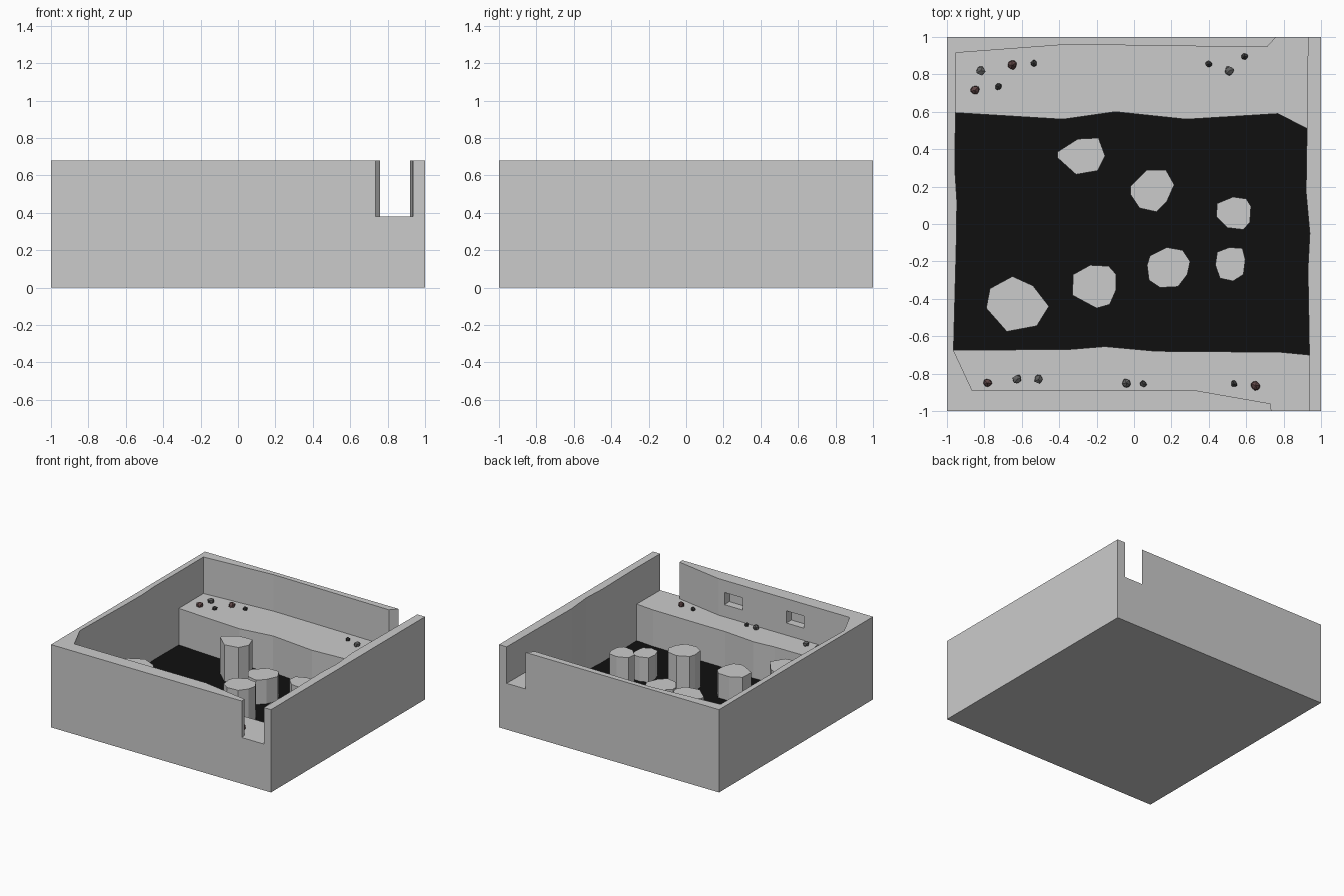
import bpy, bmesh, random
from mathutils import Vector

if "Cube" in bpy.data.objects:
    bpy.data.objects.remove(bpy.data.objects["Cube"])

random.seed(4)
FLOOR, LEDGE, TOP = 0.08, 0.38, 0.68


def material(name, rgb):
    m = bpy.data.materials.new(name)
    m.diffuse_color = (*rgb, 1)
    m.use_nodes = True
    m.node_tree.nodes["Principled BSDF"].inputs["Base Color"].default_value = m.diffuse_color
    return m


def make_object(name, bm, *mats):
    bmesh.ops.remove_doubles(bm, verts=bm.verts[:], dist=1e-4)
    bmesh.ops.recalc_face_normals(bm, faces=bm.faces[:])
    me = bpy.data.meshes.new(name)
    bm.to_mesh(me)
    bm.free()
    for m in mats:
        me.materials.append(m)
    ob = bpy.data.objects.new(name, me)
    bpy.context.collection.objects.link(ob)
    return ob


def face(bm, pts):
    return bm.faces.new([bm.verts.new(p) for p in pts])


def flat(bm, pts, z):
    return face(bm, [(x, y, z) for x, y in pts])


def strip(bm, chain, z0, z1):
    for (a, b), (c, d) in zip(chain, chain[1:]):
        face(bm, [(a, b, z0), (c, d, z0), (c, d, z1), (a, b, z1)])


def prism(name, pts, z0, z1):
    bm = bmesh.new()
    flat(bm, pts, z0)
    flat(bm, pts, z1)
    strip(bm, pts + pts[:1], z0, z1)
    return make_object(name, bm)


black = material("pit_black", (0.005, 0.005, 0.005))
stone = material("stone_grey", (0.8, 0.8, 0.8))
rock_mats = {"g": material("rock_grey", (0.12, 0.12, 0.12)),
             "r": material("rock_red", (0.11, 0.06, 0.06)),
             "k": material("rock_dark", (0.045, 0.045, 0.045))}

# Plan outlines: ledge edges, pit sides and inner wall lines
back_edge = [(-.955, .595), (-.38, .56), (-.10, .60), (.28, .56), (.77, .59), (.925, .51)]
front_edge = [(-.965, -.675), (-.34, -.67), (-.155, -.655), (.12, -.68), (.78, -.685), (.938, -.70)]
left_side = [front_edge[0], (-.95, -.10), (-.947, .12), (-.957, .28), back_edge[0]]
right_side = [front_edge[-1], (.93, -.24), (.94, -.05), (.92, .17), back_edge[-1]]
back_wall = [back_edge[0], (-.955, .915), (-.35, .96), (.71, .945), (.76, 1)]
front_wall = [front_edge[0], (-.865, -.89), (.33, -.89), (.73, -.96), (.735, -1)]
right_back = [back_edge[-1], (.93, 1)]
right_front = [front_edge[-1], (.935, -1)]

# Room shell: pit, ledges, walls and the two doorway notches
bm = bmesh.new()
pit = flat(bm, left_side + back_edge[1:] + right_side[-2::-1] + front_edge[-2:0:-1], FLOOR)
pit.material_index = 1
for chain in (back_edge, front_edge, left_side, right_side):
    strip(bm, chain, FLOOR, LEDGE)
for chain in (left_side, right_side, back_wall, front_wall, right_back, right_front):
    strip(bm, chain, LEDGE, TOP)
flat(bm, back_edge + right_back[1:] + back_wall[:0:-1], LEDGE)
flat(bm, front_edge + right_front[1:] + front_wall[:0:-1], LEDGE)
flat(bm, [(-1, 1), (-1, -1)] + front_wall[::-1] + left_side[1:] + back_wall[1:], TOP)
flat(bm, [(1, 1), (1, -1)] + right_front[::-1] + right_side[1:] + right_back[1:], TOP)
flat(bm, [(-1, -1), (1, -1), (1, 1), (-1, 1)], 0)
strip(bm, [(-1, -1), (-1, 1)], 0, TOP)
strip(bm, [(1, -1), (1, 1)], 0, TOP)
for y, nl, nr in ((-1, .735, .935), (1, .76, .93)):
    face(bm, [(x, y, z) for x, z in ((-1, 0), (1, 0), (1, TOP), (nr, TOP), (nr, LEDGE),
                                     (nl, LEDGE), (nl, TOP), (-1, TOP))])
room = make_object("room_shell", bm, stone, black)

# Two niches in the inner face of the front wall
for x0, x1 in ((-.45, -.29), (.11, .275)):
    cutter = prism("niche_cutter", [(x0, -.955), (x1, -.955), (x1, -.8), (x0, -.8)], .48, .58)
    cutter.hide_render = True
    mod = room.modifiers.new("niche", 'BOOLEAN')
    mod.operation, mod.solver, mod.object = 'DIFFERENCE', 'EXACT', cutter
    bpy.context.view_layer.objects.active = room
    bpy.ops.object.modifier_apply(modifier=mod.name)
    bpy.data.objects.remove(cutter)

# Stepping pillars rising from the pit
prism("pillar_1", [(-.41, .385), (-.30, .455), (-.19, .46), (-.155, .365), (-.195, .285),
                   (-.31, .265), (-.41, .355)], FLOOR, .38)
prism("pillar_2", [(-.02, .20), (.07, .29), (.17, .29), (.215, .21), (.175, .12),
                   (.12, .065), (.03, .085), (-.02, .16)], FLOOR, .28)
prism("pillar_3", [(.445, .11), (.53, .145), (.60, .135), (.625, .095), (.62, .01),
                   (.585, -.03), (.50, -.02), (.44, .04)], FLOOR, .38)
prism("pillar_4", [(.445, -.15), (.51, -.125), (.58, -.13), (.595, -.19), (.585, -.27),
                   (.53, -.305), (.46, -.29), (.435, -.22)], FLOOR, .28)
prism("pillar_5", [(.085, -.17), (.175, -.125), (.26, -.14), (.30, -.20), (.285, -.27),
                   (.235, -.335), (.14, -.34), (.08, -.30), (.07, -.22)], FLOOR, .38)
prism("pillar_6", [(-.325, -.27), (-.235, -.22), (-.135, -.225), (-.095, -.27), (-.095, -.35),
                   (-.13, -.43), (-.20, -.45), (-.33, -.38)], FLOOR, .28)
prism("pillar_7", [(-.77, -.345), (-.65, -.28), (-.54, -.33), (-.455, -.44), (-.52, -.545),
                   (-.68, -.575), (-.79, -.45)], FLOOR, .38)

# Loose rocks scattered on the ledges
rocks = [(-.82, .82, .027, "g"), (-.65, .85, .026, "r"), (-.535, .86, .019, "k"),
         (-.85, .715, .027, "r"), (-.725, .735, .02, "k"), (.40, .855, .02, "k"),
         (.51, .82, .026, "g"), (.59, .895, .02, "k"), (-.785, -.85, .026, "r"),
         (-.625, -.83, .026, "g"), (-.51, -.83, .025, "g"), (-.04, -.85, .025, "g"),
         (.05, -.855, .019, "k"), (.535, -.855, .019, "k"), (.65, -.865, .026, "r")]
for i, (x, y, r, c) in enumerate(rocks):
    bm = bmesh.new()
    bmesh.ops.create_icosphere(bm, subdivisions=1, radius=r)
    for v in bm.verts:
        v.co *= random.uniform(.85, 1.15)
    ob = make_object(f"rock_{i + 1}", bm, rock_mats[c])
    ob.location = Vector((x, y, LEDGE + r * .4))
    ob.rotation_euler.z = random.uniform(0, 6.28)
